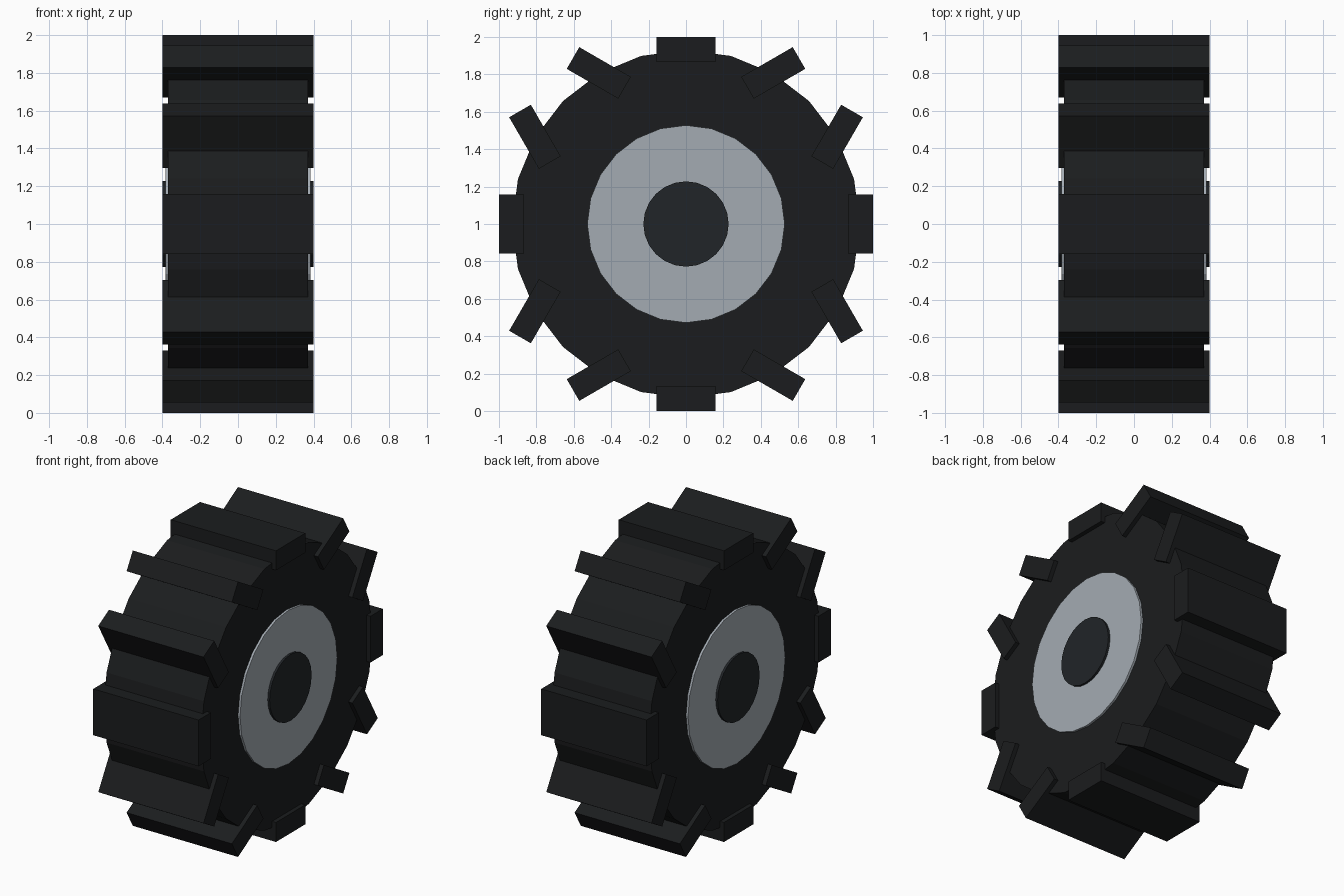
import bpy
from math import sin, cos, pi

if "Cube" in bpy.data.objects:
    bpy.data.objects.remove(bpy.data.objects["Cube"])


def material(name, r, g, b):
    m = bpy.data.materials.new(name)
    m.diffuse_color = (r, g, b, 1)
    m.use_nodes = True
    m.node_tree.nodes["Principled BSDF"].inputs["Base Color"].default_value = m.diffuse_color
    return m


rubber = material("rubber", 0.011, 0.012, 0.013)
metal = material("metal", 0.37, 0.41, 0.45)
dark_cap = material("dark_cap", 0.015, 0.018, 0.021)


def disc(name, radius, width, mat):
    # 24-sided cylinder lying along the x axle
    bpy.ops.mesh.primitive_cylinder_add(vertices=24, radius=radius, depth=width,
                                        location=(0, 0, 1), rotation=(0, pi / 2, 0))
    ob = bpy.context.object
    ob.name = name
    ob.data.materials.append(mat)


# Tyre body, rim and centre cap, each a little wider than the last
disc("tyre", 0.93, 0.74, rubber)
disc("rim", 0.528, 0.77, metal)
disc("centre_cap", 0.228, 0.80, dark_cap)

# Tread blocks: placed round the tyre but tilted against the tangent
for i in range(12):
    a = i * pi / 6
    r = 0.933
    bpy.ops.mesh.primitive_cube_add(size=1, location=(0, r * sin(a), 1 + r * cos(a)),
                                    rotation=(a, 0, 0))
    block = bpy.context.object
    block.name = f"tread_block_{i + 1}"
    block.scale = (0.80, 0.318, 0.134)
    block.data.materials.append(rubber)
